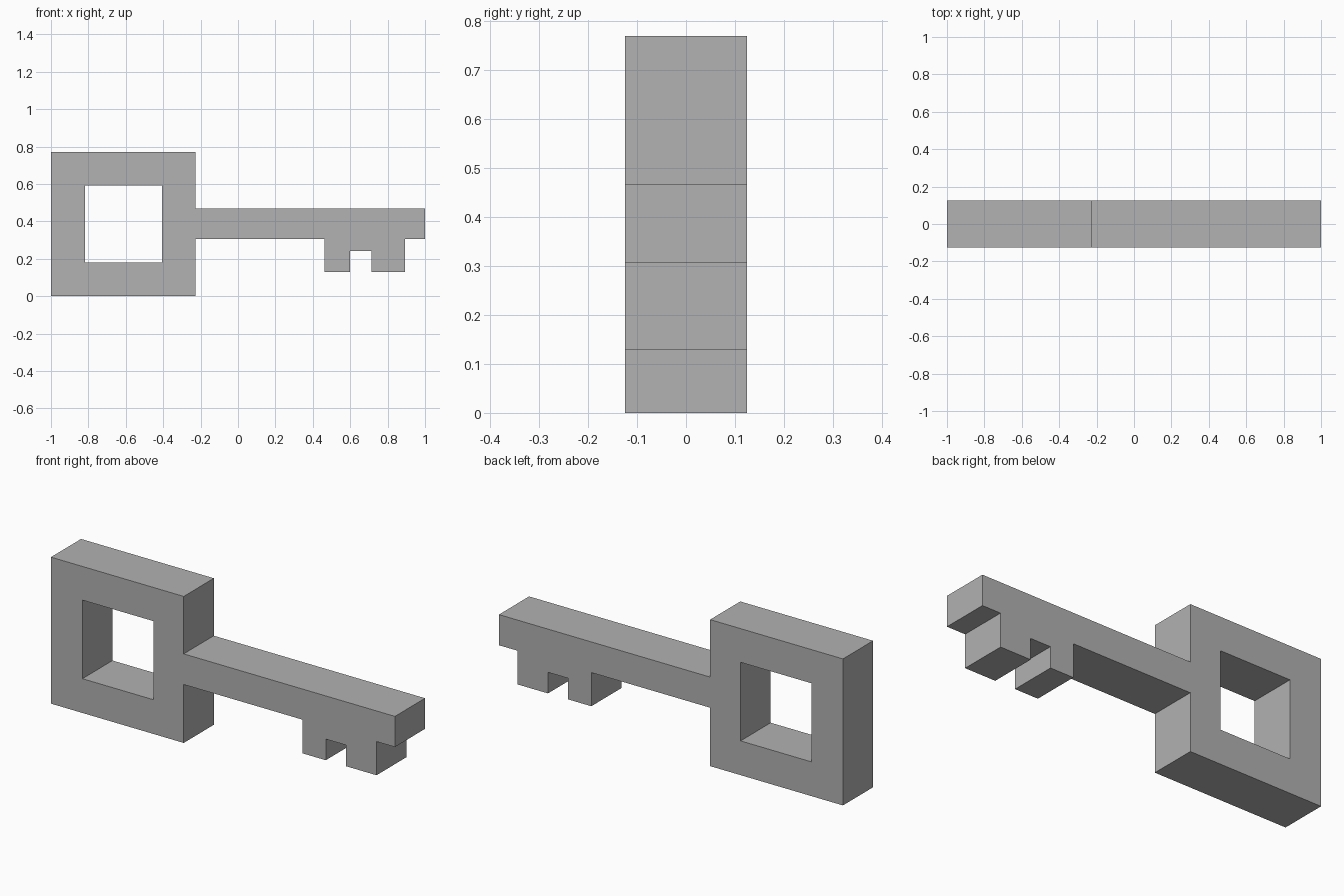
import bpy
import bmesh

cube = bpy.data.objects.get("Cube")
if cube:
    bpy.data.objects.remove(cube, do_unlink=True)

DEPTH = 0.25

# Plain grey material
grey = bpy.data.materials.new("plain grey")
grey.use_nodes = True
colour = (0.445, 0.445, 0.445, 1)
grey.diffuse_color = colour
grey.node_tree.nodes["Principled BSDF"].inputs["Base Color"].default_value = colour

# Key silhouette: square bow, straight shaft, two teeth joined by a web
left, bow_right, tip = -1, -0.228, 1
top, shaft_top, shaft_bottom, tooth_bottom = 0.77, 0.468, 0.307, 0.13
outline = [
    (left, 0), (bow_right, 0), (bow_right, shaft_bottom),
    (0.463, shaft_bottom), (0.463, tooth_bottom), (0.598, tooth_bottom),
    (0.598, 0.241), (0.715, 0.241), (0.715, tooth_bottom),
    (0.893, tooth_bottom), (0.893, shaft_bottom), (tip, shaft_bottom),
    (tip, shaft_top), (bow_right, shaft_top), (bow_right, top), (left, top),
]
bow_hole = [(-0.817, 0.18), (-0.405, 0.18), (-0.405, 0.593), (-0.817, 0.593)]


def add_loop(bm, points):
    verts = [bm.verts.new((x, -DEPTH / 2, z)) for x, z in points]
    return [bm.edges.new((v, verts[i - 1])) for i, v in enumerate(verts)]


# Fill the silhouette around the hole, then extrude it to full depth
bm = bmesh.new()
edges = add_loop(bm, outline) + add_loop(bm, bow_hole)
bmesh.ops.triangle_fill(bm, edges=edges, use_beauty=True)
extruded = bmesh.ops.extrude_face_region(bm, geom=bm.faces[:], use_keep_orig=True)
back = [g for g in extruded["geom"] if isinstance(g, bmesh.types.BMVert)]
bmesh.ops.translate(bm, verts=back, vec=(0, DEPTH, 0))
bmesh.ops.recalc_face_normals(bm, faces=bm.faces[:])

mesh = bpy.data.meshes.new("key")
bm.to_mesh(mesh)
bm.free()
mesh.materials.append(grey)
bpy.context.collection.objects.link(bpy.data.objects.new("key", mesh))
